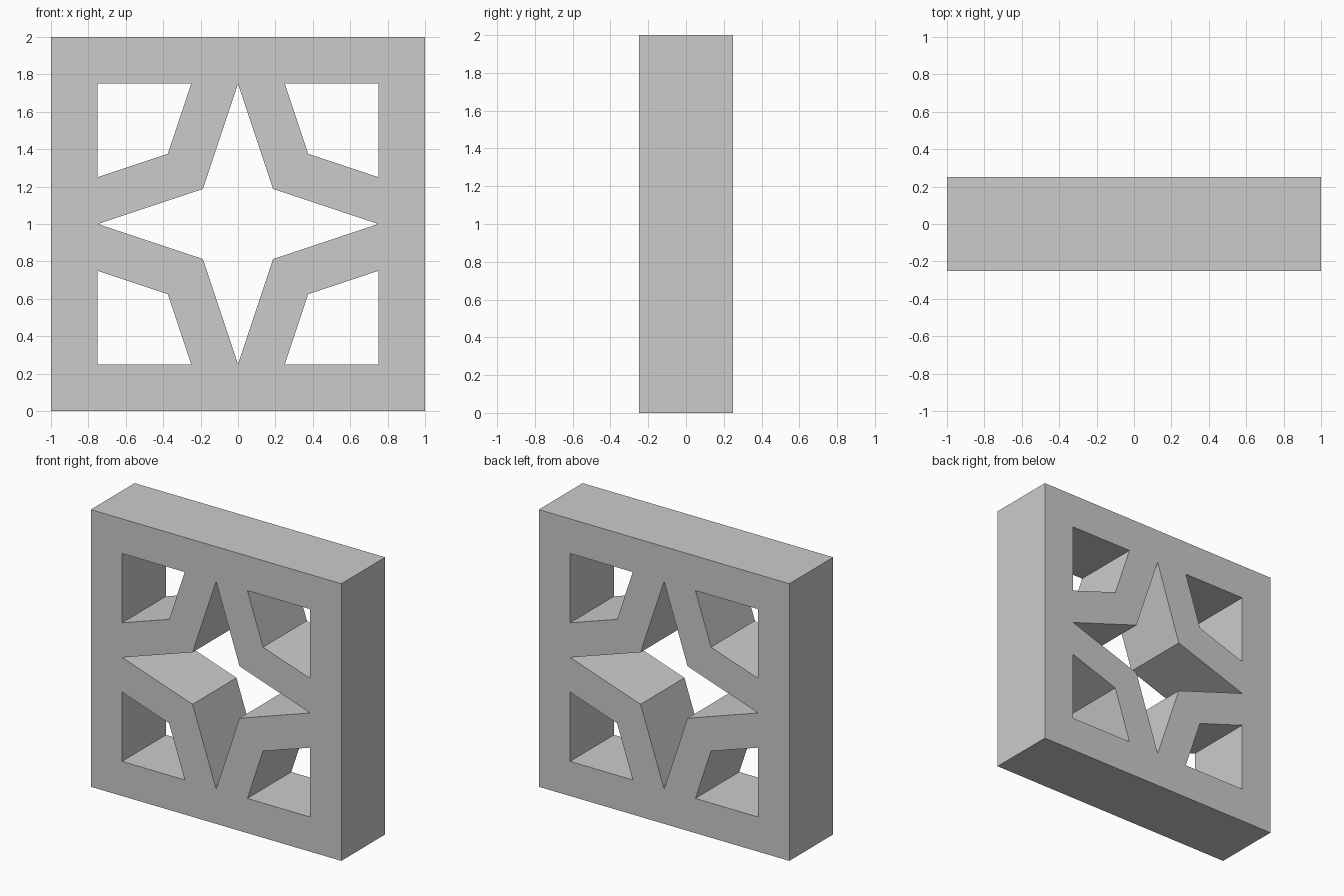
import bpy
import bmesh
import math

if "Cube" in bpy.data.objects:
    bpy.data.objects.remove(bpy.data.objects["Cube"])

# Flat outline with holes, drawn around the panel centre
curve = bpy.data.curves.new("panel_profile", 'CURVE')
curve.dimensions = '2D'
curve.fill_mode = 'BOTH'
curve.extrude = 0.25


def add_loop(points):
    spline = curve.splines.new('POLY')
    spline.points.add(len(points) - 1)
    for p, (x, y) in zip(spline.points, points):
        p.co = (x, y, 0, 1)
    spline.use_cyclic_u = True


# Square outer frame
add_loop([(-1, -1), (1, -1), (1, 1), (-1, 1)])

# Four-pointed star opening
star = []
for i in range(8):
    r = 0.75 if i % 2 == 0 else 0.1875 * math.sqrt(2)
    a = i * math.pi / 4
    star.append((r * math.cos(a), r * math.sin(a)))
add_loop(star)

# Corner openings, mirrored into each quadrant
corner = [(0.75, 0.75), (0.25, 0.75), (0.375, 0.375), (0.75, 0.25)]
for sx in (-1, 1):
    for sz in (-1, 1):
        add_loop([(x * sx, z * sz) for x, z in corner])

# Extruded breeze block, stood upright
block = bpy.data.objects.new("breeze_block", curve)
bpy.context.collection.objects.link(block)
block.location = (0, 0, 1)
block.rotation_euler = (math.pi / 2, 0, 0)
bpy.context.view_layer.objects.active = block
block.select_set(True)
bpy.ops.object.convert(target='MESH')
block = bpy.context.object
block.name = "breeze_block"

# Weld caps to walls and keep the faces flat
bm = bmesh.new()
bm.from_mesh(block.data)
bmesh.ops.remove_doubles(bm, verts=bm.verts, dist=0.0001)
bmesh.ops.recalc_face_normals(bm, faces=bm.faces)
for f in bm.faces:
    f.smooth = False
bm.to_mesh(block.data)
bm.free()
